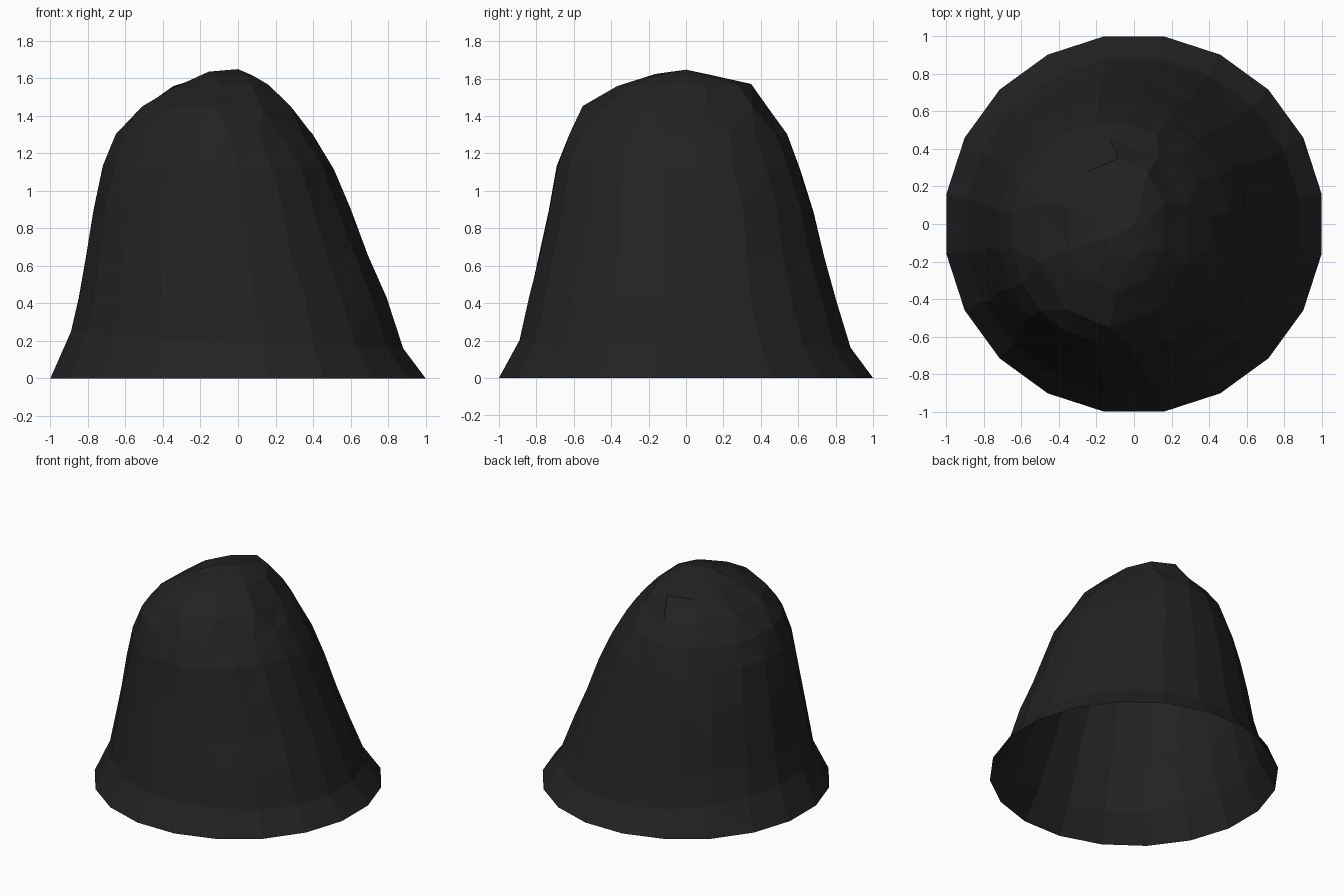
import bpy, bmesh, math, random

if "Cube" in bpy.data.objects:
    bpy.data.objects.remove(bpy.data.objects["Cube"])

random.seed(4)
dark = bpy.data.materials.new("charcoal")
dark.diffuse_color = (0.016, 0.016, 0.016, 1)
dark.use_nodes = True
dark.node_tree.nodes["Principled BSDF"].inputs["Base Color"].default_value = dark.diffuse_color

# Cross-sections: height, then left, right, front and back reach, then sides
SECTIONS = [
    (0.00, -1.00, 1.00, -1.00, 1.00, 20),
    (0.20, -0.89, 0.88, -0.89, 0.88, 20),
    (0.42, -0.85, 0.79, -0.84, 0.80, 20),
    (0.65, -0.81, 0.69, -0.785, 0.74, 20),
    (0.89, -0.77, 0.60, -0.735, 0.68, 20),
    (1.12, -0.72, 0.51, -0.69, 0.61, 20),
    (1.29, -0.65, 0.395, -0.625, 0.54, 20),
    (1.44, -0.52, 0.29, -0.54, 0.44, 10),
    (1.56, -0.35, 0.17, -0.36, 0.34, 10),
    (1.62, -0.16, 0.08, -0.19, 0.13, 10),
]
COLUMNS = 20


def ring(bm, level, section):
    """Add one oval ring; return its vertices, one entry per column."""
    z, left, right, front, back, sides = section
    cx, cy = (left + right) / 2, (front + back) / 2
    rx, ry = (right - left) / 2, (back - front) / 2
    grow = 1.0125 if sides == 20 else 1.025
    step = math.tau / sides
    verts = []
    for i in range(sides):
        a = (i + 0.5) * step
        h = z
        if level == 1:      # the flared rim is taller on the left
            h += 0.05 * max(0, -math.cos(a)) ** 2 - 0.04 * max(0, math.cos(a), math.sin(a))
        elif level > 1:     # rough, hand-cut facets
            h += random.uniform(-0.015, 0.015)
            a += random.uniform(-0.06, 0.06) * step
        verts.append(bm.verts.new((cx + rx * grow * math.cos(a),
                                   cy + ry * grow * math.sin(a), h)))
    return [verts[c * sides // COLUMNS] for c in range(COLUMNS)]


# Open hollow dome shell with a flared rim and leaning crown
bm = bmesh.new()
rings = [ring(bm, n, s) for n, s in enumerate(SECTIONS)]
apex = bm.verts.new((0, 0, 1.648))
rings.append([apex] * COLUMNS)
for low, high in zip(rings, rings[1:]):
    for c in range(COLUMNS):
        d = (c + 1) % COLUMNS
        corners = list(dict.fromkeys((low[c], low[d], high[d], high[c])))
        if len(corners) > 2:
            bm.faces.new(corners)
bmesh.ops.triangulate(bm, faces=bm.faces[:], quad_method='SHORT_EDGE')

mesh = bpy.data.meshes.new("dome_shell")
bm.to_mesh(mesh)
bm.free()
mesh.materials.append(dark)
shell = bpy.data.objects.new("dome_shell", mesh)
bpy.context.collection.objects.link(shell)
